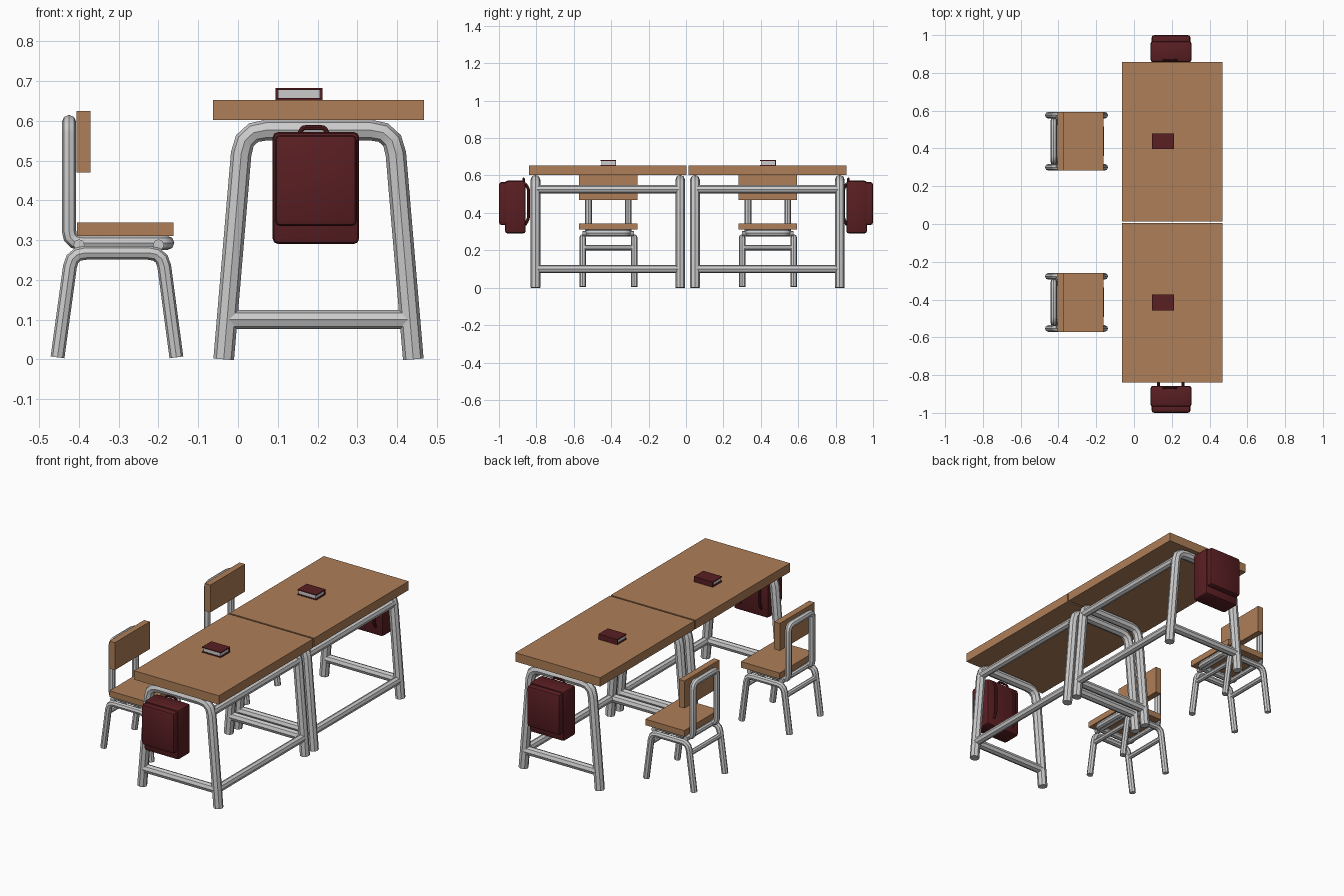
import bpy, bmesh
from mathutils import Vector

if "Cube" in bpy.data.objects:
    bpy.data.objects.remove(bpy.data.objects["Cube"])


def material(name, rgb):
    m = bpy.data.materials.new(name)
    m.diffuse_color = (*rgb, 1)
    m.use_nodes = True
    m.node_tree.nodes["Principled BSDF"].inputs["Base Color"].default_value = m.diffuse_color
    return m


WOOD = material("wood", (0.42, 0.21, 0.095))
RED = material("dark_red", (0.1, 0.013, 0.016))


def box(name, x, y, z, mat=None, bevel=0.0, segments=2):
    """Box from (min, max) ranges, with optional rounded edges."""
    bm = bmesh.new()
    bmesh.ops.create_cube(bm, size=1)
    for v in bm.verts:
        v.co = [(min(r) + max(r)) / 2 + c * abs(r[1] - r[0]) for c, r in zip(v.co, (x, y, z))]
    if bevel:
        bmesh.ops.bevel(bm, geom=bm.edges[:], offset=bevel, segments=segments,
                        profile=0.5, affect='EDGES')
    me = bpy.data.meshes.new(name)
    bm.to_mesh(me)
    bm.free()
    ob = bpy.data.objects.new(name, me)
    bpy.context.collection.objects.link(ob)
    if mat:
        me.materials.append(mat)
    if bevel:
        smooth(ob)
    return ob


def smooth(ob):
    bpy.ops.object.select_all(action='DESELECT')
    ob.select_set(True)
    bpy.context.view_layer.objects.active = ob
    bpy.ops.object.shade_smooth_by_angle()


def fillet(points, radius, cyclic=False):
    """Round the corners of a path with short arcs."""
    pts = [Vector(p) for p in points]
    n, out = len(pts), []
    for i, p in enumerate(pts):
        if not cyclic and i in (0, n - 1):
            out.append(p)
            continue
        a = p + (pts[i - 1] - p).normalized() * radius
        b = p + (pts[(i + 1) % n] - p).normalized() * radius
        for t in (0, 0.33, 0.67, 1):
            out.append(a * (1 - t) ** 2 + p * 2 * t * (1 - t) + b * t * t)
    return out


def tubes(name, paths, r, dy=0.0, cyclic=False, mat=None):
    """Eight-sided capped tubes along several paths, as one mesh object."""
    cu = bpy.data.curves.new(name, 'CURVE')
    cu.dimensions = '3D'
    cu.bevel_depth = r
    cu.bevel_resolution = 2
    cu.use_fill_caps = True
    for path in paths:
        sp = cu.splines.new('POLY')
        sp.points.add(len(path) - 1)
        for q, p in zip(sp.points, path):
            q.co = (p[0], p[1] + dy, p[2], 1)
        sp.use_cyclic_u = cyclic
    ob = bpy.data.objects.new(name, cu)
    bpy.context.collection.objects.link(ob)
    bpy.ops.object.select_all(action='DESELECT')
    ob.select_set(True)
    bpy.context.view_layer.objects.active = ob
    bpy.ops.object.convert(target='MESH')
    ob = bpy.context.view_layer.objects.active
    if mat:
        ob.data.materials.append(mat)
    smooth(ob)


def desk(c):
    # wooden top and bent end frames
    box("desk_top", (-0.063, 0.468), (c - 0.422, c + 0.422), (0.602, 0.652), WOOD)
    ends = (-0.387, 0.387)
    tubes("desk_end_frames",
          [fillet([(-0.036, y, 0), (0.013, y, 0.577), (0.392, y, 0.577), (0.441, y, 0)], 0.06)
           for y in ends], 0.026, c)
    # low bars across each end, two long rails on the far side
    tubes("desk_cross_bars", [[(-0.025, y, 0.1), (0.43, y, 0.1)] for y in ends], 0.024, c)
    tubes("desk_long_rails", [[(x, -0.387, z), (x, 0.387, z)]
                              for x, z in ((0.432, 0.1), (0.397, 0.526))], 0.022, c)


def book(c):
    # pages between two covers with a spine on the +y side
    x, y = (0.094, 0.212), (c - 0.042, c + 0.042)
    box("book_pages", (0.1, 0.206), (c - 0.038, c + 0.037), (0.657, 0.677))
    box("book_bottom_cover", x, y, (0.652, 0.657), RED)
    box("book_top_cover", x, y, (0.677, 0.682), RED)
    box("book_spine", x, (c + 0.037, c + 0.042), (0.657, 0.677), RED)


def chair(c):
    # seat and backrest boards
    box("chair_seat", (-0.405, -0.162), (c - 0.156, c + 0.156), (0.31, 0.344), WOOD)
    box("chair_backrest", (-0.406, -0.371), (c - 0.156, c + 0.156), (0.47, 0.625), WOOD)
    # closed loop: under the seat, up and across behind the backrest
    w = 0.106
    loop = [(-0.178, -w, 0.293), (-0.425, -w, 0.293), (-0.425, -w, 0.597),
            (-0.425, w, 0.597), (-0.425, w, 0.293), (-0.178, w, 0.293)]
    tubes("chair_back_frame", [fillet(loop, 0.03, True)], 0.018, c, True)
    # bent leg frames on both sides, and stretchers between them
    h = 0.138
    tubes("chair_leg_frames",
          [fillet([(-0.454, y, 0.005), (-0.418, y, 0.268), (-0.19, y, 0.268), (-0.155, y, 0.005)], 0.035)
           for y in (-h, h)], 0.0175, c)
    tubes("chair_stretchers", [[(x, -h, z), (x, h, z)] for x, z in
                               ((-0.426, 0.213), (-0.183, 0.213), (-0.2, 0.288), (-0.4, 0.288))],
          0.014, c)


def bag(s):
    # body and outer pocket, hung on the outer end of a desk
    x0, x1 = 0.087, 0.305
    box("bag_body", (x0, x1), (s * 0.857, s * 0.968), (0.29, 0.572), RED, 0.014)
    box("bag_pocket", (x0 + 0.006, x1 - 0.006), (s * 0.955, s * 1.0), (0.335, 0.565), RED, 0.014)
    # top handle and shoulder straps on the desk side
    y = s * 0.868
    tubes("bag_handle", [fillet([(0.152, y, 0.56), (0.162, y, 0.583), (0.218, y, 0.583),
                                 (0.228, y, 0.56)], 0.008)], 0.006, mat=RED)
    for x in (0.12, 0.25):
        a, b = s * 0.86, s * 0.842
        tubes("bag_strap", [fillet([(x + 0.01, a, 0.555), (x + 0.01, b, 0.53), (x + 0.01, b, 0.37),
                                    (x + 0.01, a, 0.335)], 0.015)], 0.008, mat=RED)


# two identical workplaces; bags hang on the opposite outer ends
for c, s in ((-0.418, -1), (0.435, 1)):
    desk(c)
    book(c + 0.003)
    chair(c + 0.003)
    bag(s)
